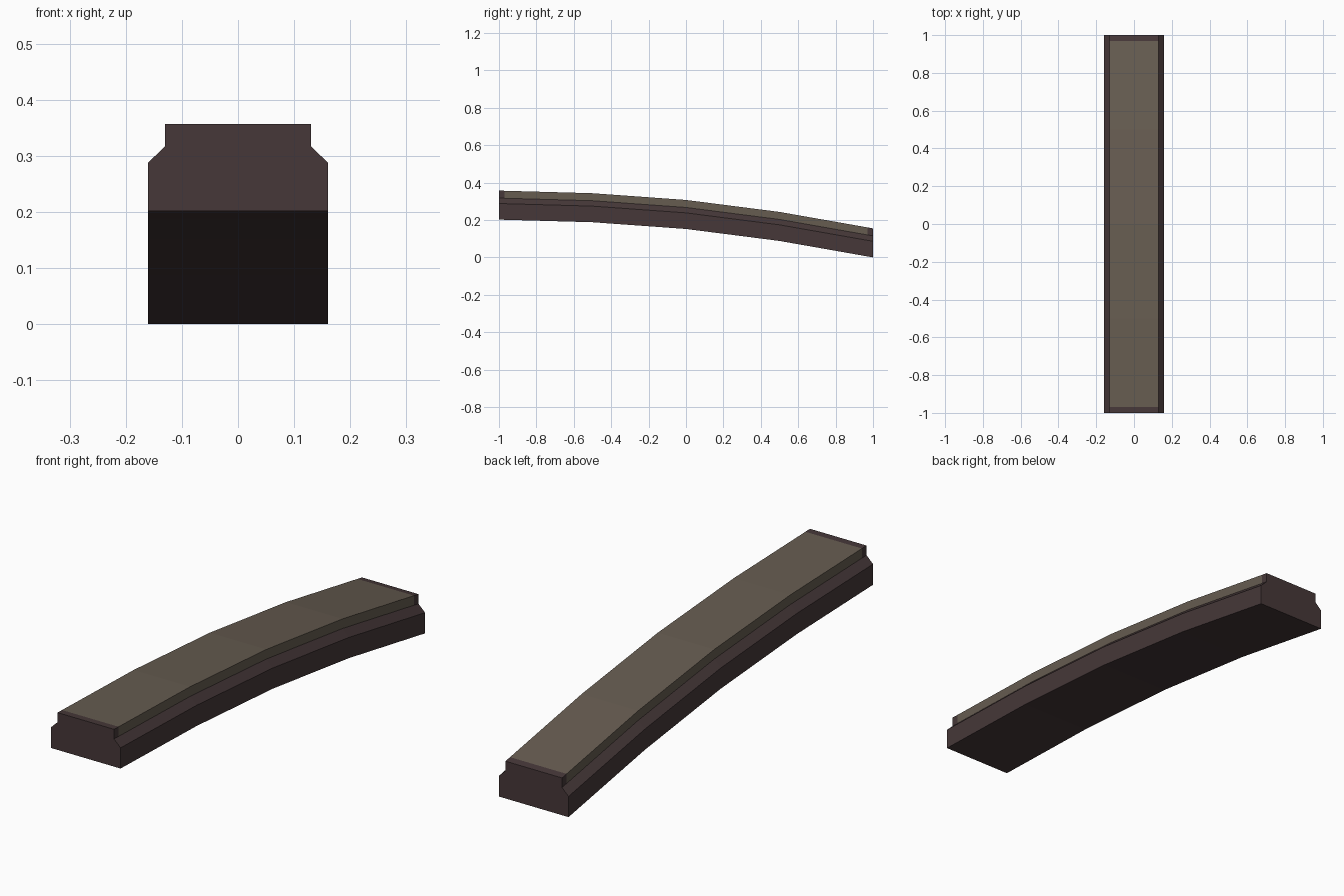
import bpy, bmesh

if "Cube" in bpy.data.objects:
    bpy.data.objects.remove(bpy.data.objects["Cube"])

def material(name, rgb):
    m = bpy.data.materials.new(name)
    m.diffuse_color = (*rgb, 1)
    m.use_nodes = True
    m.node_tree.nodes["Principled BSDF"].inputs["Base Color"].default_value = m.diffuse_color
    return m

# Cross-section of the curb, relative to its underside
half = [(0.16, 0.0), (0.16, 0.086), (0.13, 0.115), (0.13, 0.155)]
profile = half + [(-x, z) for x, z in reversed(half)]

# Curved path; short end stations carry the dark border
path = [(-1, 0.202), (-0.5, 0.188), (0, 0.152), (0.5, 0.088), (1, 0.0)]
border = 0.03

def lerp(a, b, t):
    return tuple(p + (q - p) * t for p, q in zip(a, b))

stations = ([path[0], lerp(path[0], path[1], border / 0.5)] + path[1:-1]
            + [lerp(path[-1], path[-2], border / 0.5), path[-1]])

# Sweep the section along the path
bm = bmesh.new()
rings = [[bm.verts.new((x, y, z + dz)) for x, z in profile] for y, dz in stations]
n = len(profile)
for s in range(len(rings) - 1):
    for i in range(n):
        j = (i + 1) % n
        f = bm.faces.new((rings[s][i], rings[s][j], rings[s + 1][j], rings[s + 1][i]))
        # tan upper strip (top and its two sides), except at the end borders
        if i in (2, 3, 4) and 0 < s < len(rings) - 2:
            f.material_index = 1
bm.faces.new(rings[0])
bm.faces.new(rings[-1])
bmesh.ops.recalc_face_normals(bm, faces=bm.faces[:])

mesh = bpy.data.meshes.new("curved_beam")
bm.to_mesh(mesh)
bm.free()
mesh.materials.append(material("dark brown", (0.061, 0.039, 0.040)))
mesh.materials.append(material("dull tan", (0.133, 0.107, 0.081)))
bpy.context.collection.objects.link(bpy.data.objects.new("curved_beam", mesh))
